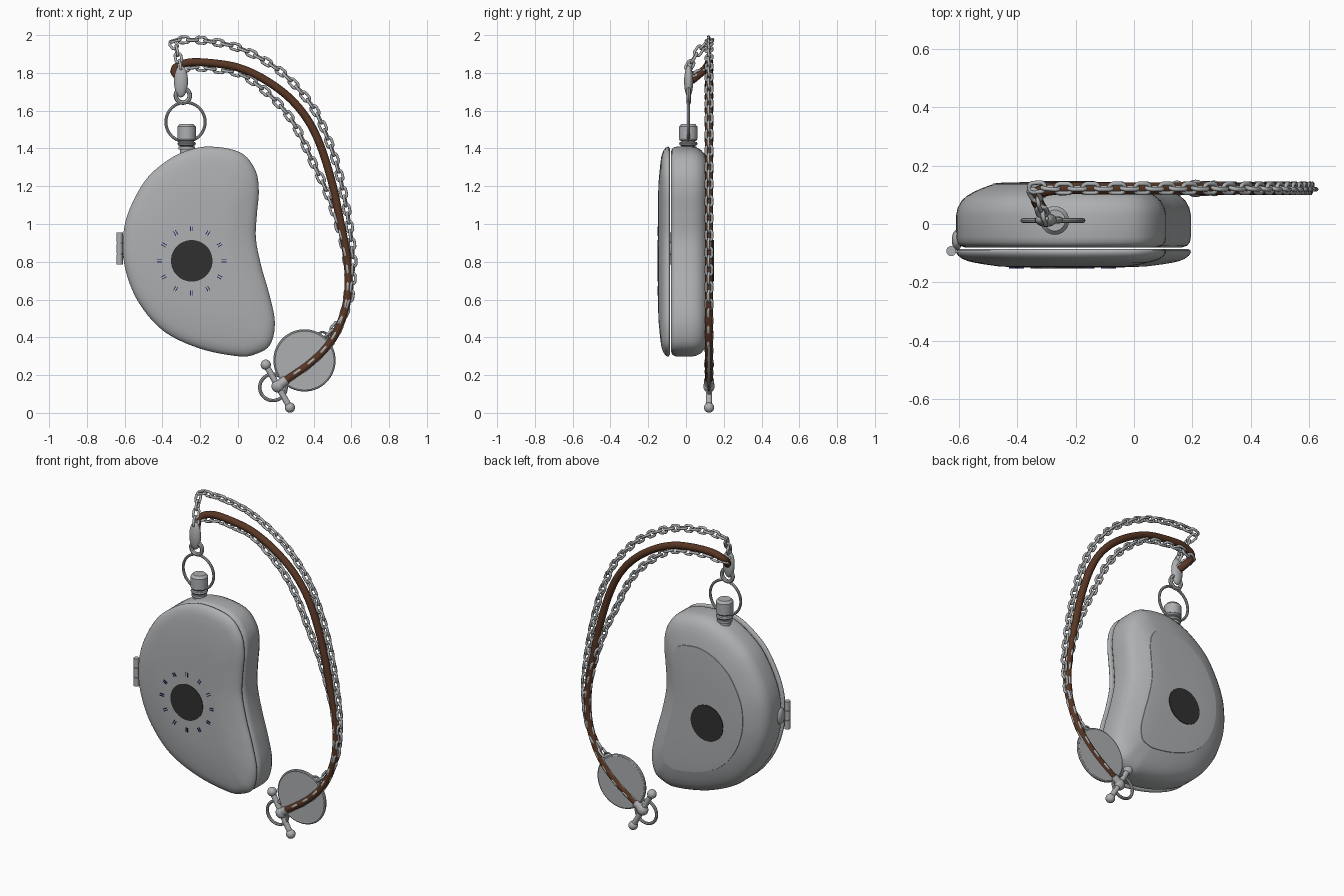
import bpy, bmesh, math
from mathutils import Vector, Matrix

if "Cube" in bpy.data.objects:
    bpy.data.objects.remove(bpy.data.objects["Cube"])


def material(name, rgb):
    m = bpy.data.materials.new(name)
    m.use_nodes = True
    m.diffuse_color = (*rgb, 1)
    m.node_tree.nodes["Principled BSDF"].inputs["Base Color"].default_value = (*rgb, 1)
    return m


STEEL = material("steel grey", (0.42, 0.43, 0.44))
LEATHER = material("brown leather", (0.1, 0.038, 0.018))
DARK = material("dark enamel", (0.03, 0.03, 0.03))
NAVY = material("navy ink", (0.01, 0.012, 0.12))


def finish(name, bm, mat, angle=40):
    bmesh.ops.recalc_face_normals(bm, faces=bm.faces)
    mesh = bpy.data.meshes.new(name)
    bm.to_mesh(mesh)
    bm.free()
    mesh.materials.append(mat)
    mesh.polygons.foreach_set("use_smooth", [True] * len(mesh.polygons))
    mesh.set_sharp_from_angle(angle=math.radians(angle))
    obj = bpy.data.objects.new(name, mesh)
    bpy.context.collection.objects.link(obj)
    return obj


def spline(points, steps, closed=False):
    """Catmull-Rom curve through the points."""
    p = [Vector(q) for q in points]
    n = len(p)
    pick = (lambda i: p[i % n]) if closed else (lambda i: p[max(0, min(n - 1, i))])
    out = []
    for i in range(n if closed else n - 1):
        a, b, c, d = (pick(i + k) for k in (-1, 0, 1, 2))
        for s in range(steps):
            t = s / steps
            out.append(0.5 * (2 * b + (c - a) * t + (2 * a - 5 * b + 4 * c - d) * t * t
                              + (3 * b - a - 3 * c + d) * t ** 3))
    return out if closed else out + [p[-1]]


def frame(path, i):
    """Tangent, side and normal of a path lying mostly in the xz plane."""
    t = (path[min(i + 1, len(path) - 1)] - path[max(i - 1, 0)]).normalized()
    n = t.cross(Vector((0, 1, 0))).normalized()
    return t, n.cross(t), n


def bridge(bm, a, b):
    for i in range(len(a)):
        j = (i + 1) % len(a)
        bm.faces.new((a[i], a[j], b[j], b[i]))


def add_ring(bm, matrix, radius, thick, stretch=0.0, major=32, minor=8):
    """Torus in the local xy plane, optionally pulled long into a chain link."""
    loops = []
    for i in range(major):
        a = math.tau * (i + 0.5) / major
        c, s = math.cos(a), math.sin(a)
        mid = Vector((radius * c + math.copysign(stretch, c), radius * s, 0))
        ring = [math.tau * k / minor for k in range(minor)]
        loops.append([bm.verts.new(matrix @ (mid + thick * Vector(
            (c * math.cos(b), s * math.cos(b), math.sin(b))))) for b in ring])
    for i in range(major):
        bridge(bm, loops[i], loops[(i + 1) % major])


def add_rod(bm, a, b, r1, r2=None, sides=32):
    a, b = Vector(a), Vector(b)
    m = Matrix.Translation((a + b) / 2) @ (b - a).to_track_quat("Z", "Y").to_matrix().to_4x4()
    bmesh.ops.create_cone(bm, cap_ends=True, segments=sides, radius1=r1,
                          radius2=r1 if r2 is None else r2, depth=(b - a).length, matrix=m)


def add_ball(bm, centre, size):
    bmesh.ops.create_uvsphere(bm, u_segments=24, v_segments=14, radius=1,
                              matrix=Matrix.Translation(centre) @ Matrix.Diagonal((*size, 1)))


def upright(x, y, z):
    """Placement for rings that face the front."""
    return Matrix.Translation((x, y, z)) @ Matrix.Rotation(math.pi / 2, 4, "X")


# Bean-shaped case outline, clockwise in x and z
OUTLINE = spline([(-.15, 1.41), (.01, 1.38), (.09, 1.29), (.11, 1.18), (.1, 1.05), (.095, .92),
                  (.125, .77), (.165, .63), (.195, .48), (.17, .36), (.09, .31), (0, .3),
                  (-.2, .34), (-.39, .43), (-.52, .575), (-.59, .735), (-.61, .89),
                  (-.585, 1.05), (-.495, 1.225), (-.39, 1.325), (-.28, 1.385)], 5, True)
CENTRE = Vector((-.22, .85))


def case_shell(name, levels):
    """Loft the outline through (inset, scale, y) levels and close both ends."""
    bm = bmesh.new()
    n = len(OUTLINE)
    loops = []
    for inset, scale, y in levels:
        loop = []
        for i, p in enumerate(OUTLINE):
            t = (OUTLINE[(i + 1) % n] - OUTLINE[i - 1]).normalized()
            q = CENTRE + (p + inset * Vector((t.y, -t.x)) - CENTRE) * scale
            loop.append(bm.verts.new((q.x, y, q.y)))
        loops.append(loop)
    for a, b in zip(loops, loops[1:]):
        bridge(bm, a, b)
    for loop, y in ((loops[0], levels[0][2]), (loops[-1], levels[-1][2])):
        hub = bm.verts.new((CENTRE.x, y, CENTRE.y))
        for i in range(n):
            bm.faces.new((loop[i], loop[(i + 1) % n], hub))
    return finish(name, bm, STEEL, 50)


# Case body with a raised back panel, and the domed front lid
case_shell("case_body", [(.03, 1, -.08), (.012, 1, -.074), (.003, 1, -.062), (0, 1, -.045),
                         (0, 1, .03), (.005, 1, .055), (.018, 1, .08), (.038, 1, .097),
                         (.06, 1, .11), (.06, .92, .122), (.06, .84, .132), (.06, .8, .136),
                         (.06, .798, .139), (.06, .7, .142), (.06, .4, .144)])
case_shell("front_lid", [(.01, 1, -.086), (.002, 1, -.09), (0, 1, -.097), (.006, 1, -.108),
                         (.02, 1, -.119), (.04, 1, -.127), (.06, 1, -.132), (.06, .9, -.138),
                         (.06, .75, -.145), (.06, .6, -.148), (.06, .4, -.149)])

# Dark round inlays on both faces
DIAL = Vector((-.245, 0, .805))
for name, y0, y1 in (("front_inlay", -.145, -.152), ("back_inlay", .14, .148)):
    bm = bmesh.new()
    add_rod(bm, DIAL + Vector((0, y0, 0)), DIAL + Vector((0, y1, 0)), .11, sides=48)
    finish(name, bm, DARK)

# Hour marks: paired strokes around the inlay
bm = bmesh.new()
for hour in range(12):
    turn = Matrix.Translation(DIAL) @ Matrix.Rotation(math.tau * hour / 12, 4, "Y")
    for side in (-1, 1):
        place = turn @ Matrix.Translation((side * .006, -.149, .17))
        bmesh.ops.create_cube(bm, size=1, matrix=place @ Matrix.Diagonal((.004, .006, .026, 1)))
finish("hour_marks", bm, NAVY)

# Hinge: three barrels and a leaf on the case side
bm = bmesh.new()
for i in range(3):
    z = .785 + i * .058
    add_rod(bm, (-.627, -.093, z), (-.627, -.093, z + .054), .017, sides=20)
add_rod(bm, (-.627, -.093, .79), (-.627, -.093, .95), .012, sides=16)
add_ball(bm, (-.607, -.055, .87), (.018, .035, .05))
finish("hinge", bm, STEEL)

# Winding crown with collar rings
bm = bmesh.new()
CX, CY = -.272, .012
for z0, z1, r1, r2 in ((1.35, 1.46, .036, .036), (1.455, 1.515, .049, .049),
                       (1.515, 1.53, .049, .036), (1.395, 1.41, .044, .044)):
    add_rod(bm, (CX, CY, z0), (CX, CY, z1), r1, r2)
for z in (1.425, 1.45):
    add_ring(bm, Matrix.Translation((CX, CY, z)), .038, .011)
finish("crown", bm, STEEL)

# Bow ring through the crown
bm = bmesh.new()
add_ring(bm, upright(-.278, CY, 1.54), .104, .008, major=48)
finish("bow_ring", bm, STEEL)

# Clasp with its hook ring
bm = bmesh.new()
add_ball(bm, (-.302, .014, 1.755), (.037, .024, .085))
add_ring(bm, upright(-.292, .014, 1.68), .037, .012)
add_rod(bm, (-.305, .014, 1.8), (-.308, .02, 1.85), .014)
finish("clasp", bm, STEEL)

# Leather cord
Y = .122
CORD = [(-.26, 1.855), (-.12, 1.85), (.01, 1.825), (.14, 1.765), (.27, 1.67), (.37, 1.55),
        (.44, 1.405), (.5, 1.21), (.54, 1.02), (.575, .84), (.585, .68), (.565, .54),
        (.5, .39), (.39, .27), (.24, .165)]
INNER = [(-.23, 1.83), (-.12, 1.82), (.01, 1.795), (.125, 1.72), (.235, 1.615), (.315, 1.5),
         (.39, 1.34), (.46, 1.195), (.51, 1.06), (.555, .91), (.58, .78)] + CORD[10:]
OUTER = [(-.27, 1.975), (-.17, 1.97), (-.02, 1.94), (.115, 1.88), (.235, 1.8), (.325, 1.71),
         (.405, 1.605), (.46, 1.49), (.515, 1.34), (.555, 1.18), (.585, 1.02), (.605, .865),
         (.608, .76), (.59, .6), (.54, .485), (.46, .4)]


def strand(start, flat):
    return spline(start + [(x, Y, z) for x, z in flat], 8)


bm = bmesh.new()
path = strand([(-.305, .03, 1.76), (-.335, .1, 1.82)], CORD)
loops = []
for i, p in enumerate(path):
    _, side, normal = frame(path, i)
    loops.append([bm.verts.new(p + .021 * (side * math.cos(a) + normal * math.sin(a)))
                  for a in (math.tau * k / 12 for k in range(12))])
for a, b in zip(loops, loops[1:]):
    bridge(bm, a, b)
bm.faces.new(loops[0])
bm.faces.new(loops[-1])
finish("leather_cord", bm, LEATHER, 60)


# Chains: links alternate a quarter turn along the path
def chain(name, path, pitch=.046):
    bm = bmesh.new()
    due, walked, count = 0, 0, 0
    for i in range(len(path) - 1):
        step = path[i + 1] - path[i]
        while due <= walked + step.length:
            pos = path[i] + step * ((due - walked) / step.length)
            m = Matrix(frame(path, i)).transposed().to_4x4()
            m = Matrix.Translation(pos) @ m @ Matrix.Rotation(math.pi / 2 * (count % 2) + .2, 4, "X")
            add_ring(bm, m, .0165, .0075, .012, major=16)
            due += pitch
            count += 1
        walked += step.length
    finish(name, bm, STEEL, 80)


chain("outer_chain", strand([(-.308, .02, 1.84), (-.325, .07, 1.92), (-.345, Y, 1.965)], OUTER))
chain("inner_chain", strand([(-.305, .03, 1.79), (-.335, .1, 1.81)], INNER))

# Round pendant with a raised rim and bail
bm = bmesh.new()
add_rod(bm, (.352, Y - .007, .278), (.352, Y + .008, .278), .158, sides=48)
add_ring(bm, upright(.352, Y, .278), .156, .009, major=48)
add_ring(bm, upright(.447, Y, .4), .028, .006)
finish("pendant", bm, STEEL)

# Toggle bar with ball ends, centre hub and ring
bm = bmesh.new()
TOP, LOW = Vector((.147, Y, .255)), Vector((.275, Y, .028))
add_rod(bm, TOP, LOW, .016)
for end in (TOP, LOW):
    add_ball(bm, end, (.027, .027, .027))
middle = (TOP + LOW) / 2
add_ball(bm, middle, (.034, .03, .034))
add_rod(bm, middle, (.255, Y, .175), .026)
add_ring(bm, upright(.185, Y, .135), .07, .009)
finish("toggle_bar", bm, STEEL)
